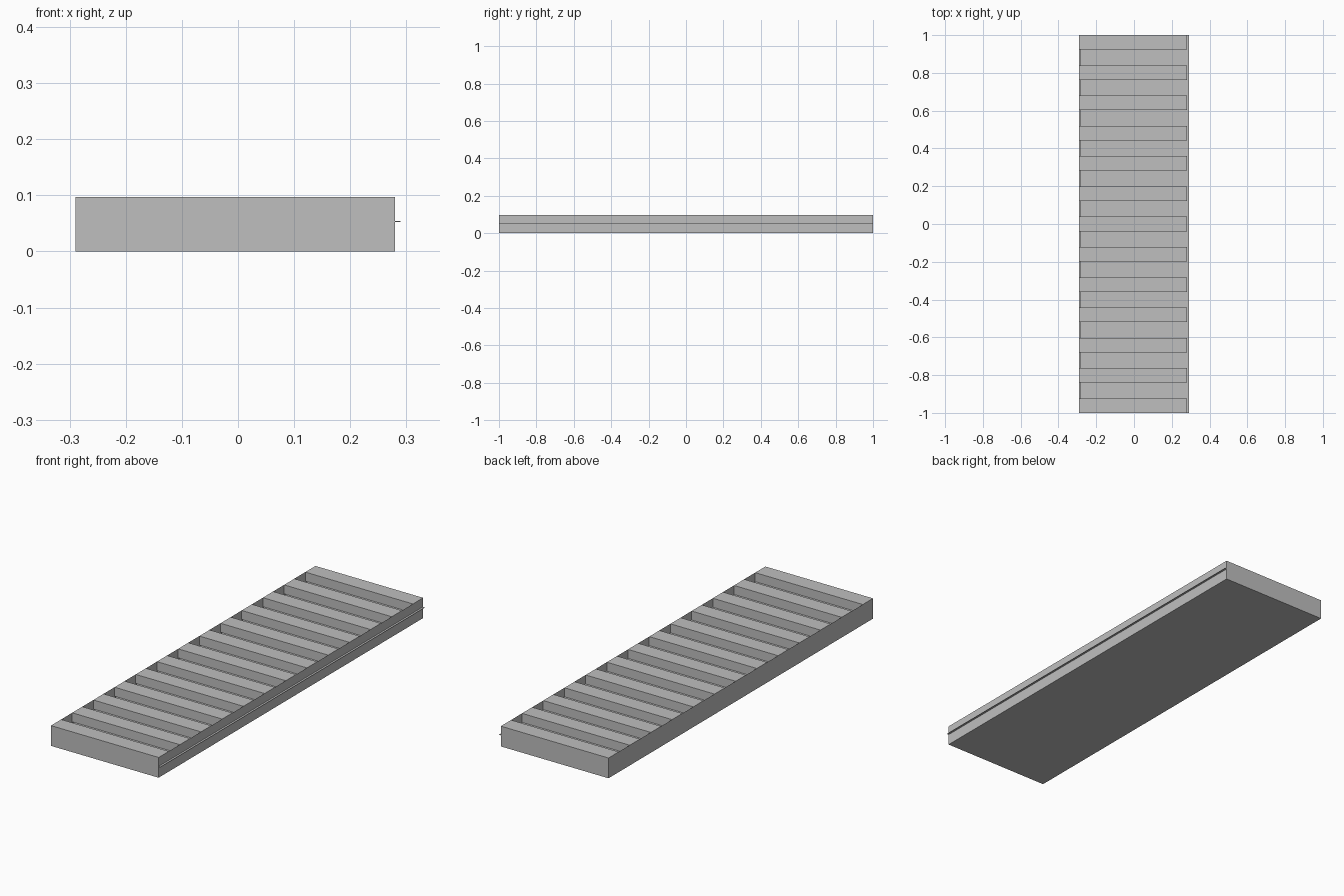
import bpy
import bmesh
from mathutils import Vector

cube = bpy.data.objects.get("Cube")
if cube:
    bpy.data.objects.remove(cube, do_unlink=True)

grey = bpy.data.materials.new("plain_grey")
grey.use_nodes = True
colour = (0.52, 0.52, 0.52, 1)
grey.diffuse_color = colour
grey.node_tree.nodes["Principled BSDF"].inputs["Base Color"].default_value = colour

LEFT, RIGHT = -0.29, 0.28      # side walls
HALF = 1.0                     # half the length
TOP = 0.097
SHELF = 0.054
SLATS = 13
SLAT_WIDTH = 0.077


def block(name, low, high, open_face=None):
    """Box between two corners; faces matching open_face(normal, centre) are left out."""
    low, high = Vector(low), Vector(high)
    bm = bmesh.new()
    bmesh.ops.create_cube(bm, size=1)
    bmesh.ops.scale(bm, vec=high - low, verts=bm.verts)
    bmesh.ops.translate(bm, vec=(low + high) / 2, verts=bm.verts)
    bm.normal_update()
    if open_face:
        gone = [f for f in bm.faces if open_face(f.normal, f.calc_center_median())]
        bmesh.ops.delete(bm, geom=gone, context='FACES')
    mesh = bpy.data.meshes.new(name)
    bm.to_mesh(mesh)
    bm.free()
    mesh.materials.append(grey)
    obj = bpy.data.objects.new(name, mesh)
    bpy.context.collection.objects.link(obj)
    return obj


# Thin-walled tray, open at the top
block("tray", (LEFT, -HALF, 0), (RIGHT, HALF, TOP), lambda n, c: n.z > 0.5)

# Thin shelf under the slats, projecting as a lip on one long side
block("shelf", (LEFT + 0.008, -HALF, SHELF - 0.001), (RIGHT + 0.01, HALF, SHELF))

# Evenly spaced slats, with faces already covered by the tray left out
pitch = (2 * HALF - SLAT_WIDTH) / (SLATS - 1)
for i in range(SLATS):
    y = -HALF + i * pitch
    block(f"slat_{i + 1}", (LEFT, y, SHELF), (RIGHT, y + SLAT_WIDTH, TOP),
          lambda n, c: abs(n.x) > 0.5 or n.z < -0.5 or abs(c.y) > HALF - 0.001)
